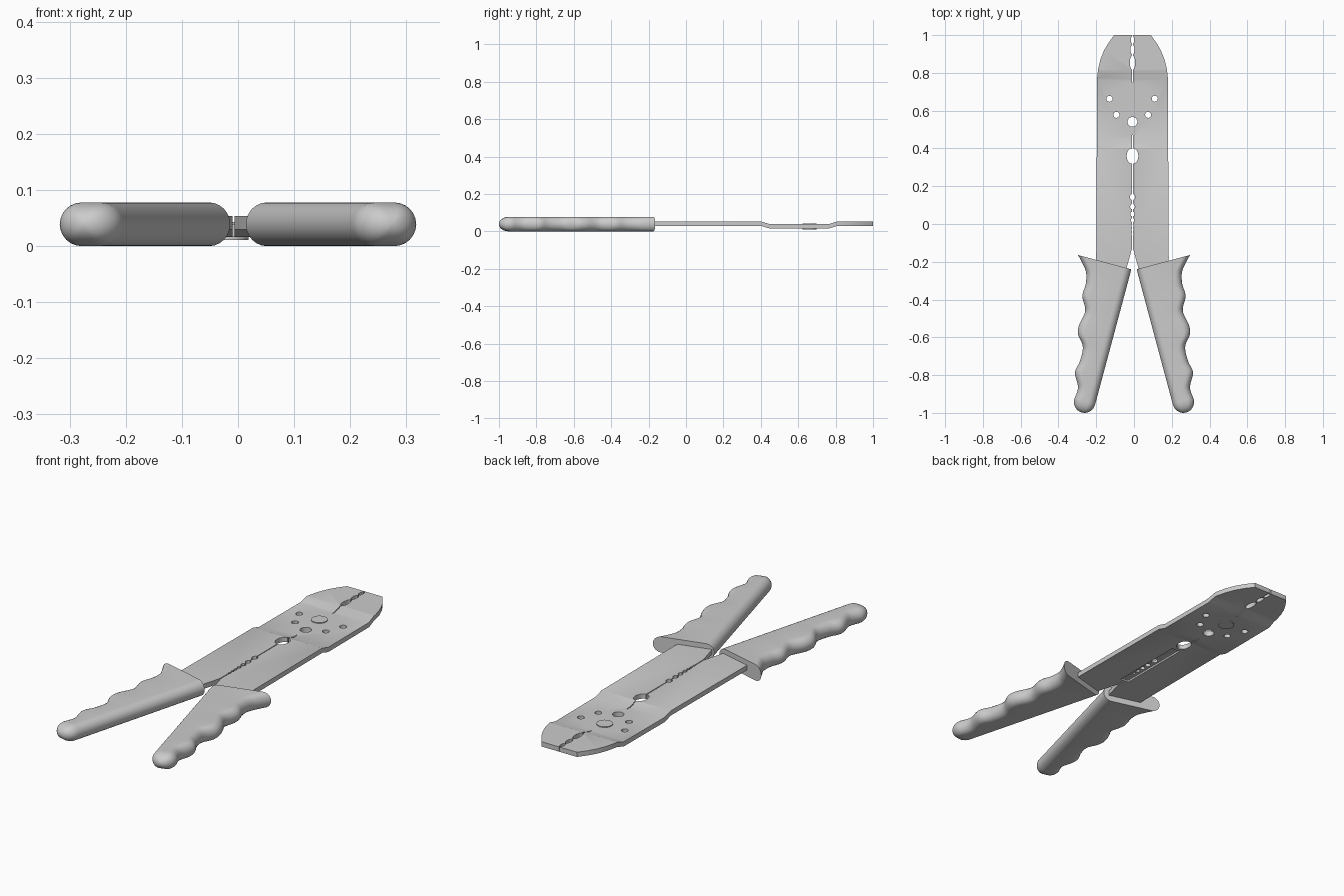
import bpy, bmesh, math
from mathutils import Vector
from mathutils.geometry import interpolate_bezier

if "Cube" in bpy.data.objects:
    bpy.data.objects.remove(bpy.data.objects["Cube"])

CX = -0.008  # centre line of the plate


def make_object(name, bm):
    bmesh.ops.recalc_face_normals(bm, faces=bm.faces[:])
    me = bpy.data.meshes.new(name)
    bm.to_mesh(me)
    bm.free()
    ob = bpy.data.objects.new(name, me)
    bpy.context.collection.objects.link(ob)
    return ob


def prism(bm, points, offset):
    face = bm.faces.new([bm.verts.new(p) for p in points])
    ext = bmesh.ops.extrude_face_region(bm, geom=[face], use_keep_orig=True)
    verts = [g for g in ext["geom"] if isinstance(g, bmesh.types.BMVert)]
    bmesh.ops.translate(bm, vec=offset, verts=verts)


def ellipse(x, y, rx, ry, z, n=24):
    return [(x + rx * math.cos(2 * math.pi * i / n),
             y + ry * math.sin(2 * math.pi * i / n), z) for i in range(n)]


def rect(x0, x1, y0, y1, z):
    return [(x0, y0, z), (x1, y0, z), (x1, y1, z), (x0, y1, z)]


def boolean(ob, cutter, op):
    mod = ob.modifiers.new("cut", 'BOOLEAN')
    mod.operation = op
    mod.solver = 'EXACT'
    mod.object = cutter
    bpy.context.view_layer.objects.active = ob
    bpy.ops.object.modifier_apply(modifier=mod.name)
    bpy.data.objects.remove(cutter)


# Jaw plate: stepped side profile, swept across x
steps = [(-0.35, 0.03), (0.40, 0.03), (0.445, 0.016), (0.765, 0.016),
         (0.81, 0.03), (1.1, 0.03)]
profile = ([(-0.3, y, z) for y, z in steps]
           + [(-0.3, y, z + 0.0235) for y, z in reversed(steps)])
bm = bmesh.new()
prism(bm, profile, (0.6, 0, 0))
plate = make_object("jaw_plate", bm)

# Top outline with tapered nose and the V opening between the tangs
half = [(0.036, -0.25), (0.19, -0.21), (0.192, -0.18), (0.187, 0.775),
        (0.182, 0.82), (0.170, 0.87), (0.150, 0.92), (0.125, 0.962),
        (0.097, 1.0)]
outline = ([(CX, -0.12, -0.1)] + [(CX + x, y, -0.1) for x, y in half]
           + [(CX - x, y, -0.1) for x, y in reversed(half)])
bm = bmesh.new()
prism(bm, outline, (0, 0, 0.3))
boolean(plate, make_object("outline_cutter", bm), 'INTERSECT')

# Recess under the stripping notches
bm = bmesh.new()
prism(bm, rect(CX - 0.022, CX + 0.022, -0.08, 0.30, -0.1), (0, 0, 0.139))
boolean(plate, make_object("recess_cutter", bm), 'DIFFERENCE')

# Screw cutting holes, wire notches and crimping gaps
holes = [(-0.13, 0.663, 0.016, 0.016), (0.11, 0.663, 0.016, 0.016),
         (-0.093, 0.578, 0.016, 0.016), (0.075, 0.578, 0.016, 0.016),
         (CX, 0.541, 0.026, 0.026), (CX, 0.36, 0.031, 0.041)]
holes += [(CX, y, r, r * 1.15) for y, r in
          [(0.143, 0.014), (0.092, 0.0125), (0.053, 0.011), (0.02, 0.009),
           (-0.008, 0.0065), (-0.03, 0.0055), (-0.055, 0.005)]]
holes += [(CX, 0.854, 0.014, 0.037), (CX, 0.923, 0.011, 0.025),
          (CX, 0.974, 0.009, 0.021)]
bm = bmesh.new()
for x, y, rx, ry in holes:
    prism(bm, ellipse(x, y, rx, ry, -0.1), (0, 0, 0.3))
boolean(plate, make_object("hole_cutter", bm), 'DIFFERENCE')

# Parting slits between the two jaws
bm = bmesh.new()
for y0, y1 in [(-0.15, 0.47), (0.75, 1.05)]:
    prism(bm, rect(CX - 0.002, CX + 0.002, y0, y1, -0.1), (0, 0, 0.3))
boolean(plate, make_object("slit_cutter", bm), 'DIFFERENCE')

# Pivot rivet
bm = bmesh.new()
prism(bm, ellipse(-0.018, 0.66, 0.037, 0.037, 0.011, 40), (0, 0, 0.0325))
make_object("pivot_rivet", bm)

# Handle grip: finger-shaped outer edge as (distance along, width)
grip = [Vector(p) for p in [
    (0, 0.292), (0.04, 0.255), (0.081, 0.226), (0.14, 0.213), (0.203, 0.214),
    (0.276, 0.179), (0.357, 0.191), (0.406, 0.183), (0.4625, 0.142),
    (0.541, 0.137), (0.604, 0.147), (0.677, 0.111), (0.74, 0.114)]]
H = 0.039
sections = []  # (distance, inner edge, outer edge, half height)
for i in range(len(grip) - 1):
    p1, p2 = grip[i], grip[i + 1]
    p0 = grip[max(i - 1, 0)]
    p3 = grip[min(i + 2, len(grip) - 1)]
    for q in interpolate_bezier(p1, p1 + (p2 - p0) / 6,
                                p2 - (p3 - p1) / 6, p2, 7)[:-1]:
        sections.append((q[0], 0, q[1], H))
for i in range(10):  # rounded butt end
    a = math.radians(i * 9.6)
    c = math.cos(a)
    sections.append((0.74 + 0.06 * math.sin(a), 0.057 - 0.057 * c,
                     0.057 + 0.057 * c, H * c))


def handle(name, side):
    tilt = math.radians(15)
    u = Vector((math.cos(tilt), math.sin(tilt), 0))
    v = Vector((math.sin(tilt), -math.cos(tilt), 0))
    origin = Vector((0.014, -0.24, H))
    bm = bmesh.new()
    rings = []
    n = 12
    for s, w0, w1, h in sections:
        ring = []
        for centre, start in ((w1 - h, -90), (w0 + h, 90)):
            for k in range(n + 1):
                a = math.radians(start + 180 * k / n)
                p = (origin + v * s + u * (centre + h * math.cos(a))
                     + Vector((0, 0, h * math.sin(a))))
                ring.append(bm.verts.new((p.x * side, p.y, p.z)))
        rings.append(ring)
    for a, b in zip(rings, rings[1:]):
        for k in range(len(a)):
            j = (k + 1) % len(a)
            bm.faces.new((a[k], a[j], b[j], b[k]))
    bm.faces.new(rings[0])
    bm.faces.new(rings[-1])
    return make_object(name, bm)


handle("right_handle", 1)
handle("left_handle", -1)

# Smooth rounded parts, keep hard edges
for ob in bpy.context.scene.objects:
    ob.select_set(True)
bpy.context.view_layer.objects.active = plate
bpy.ops.object.shade_smooth_by_angle(angle=math.radians(25))
